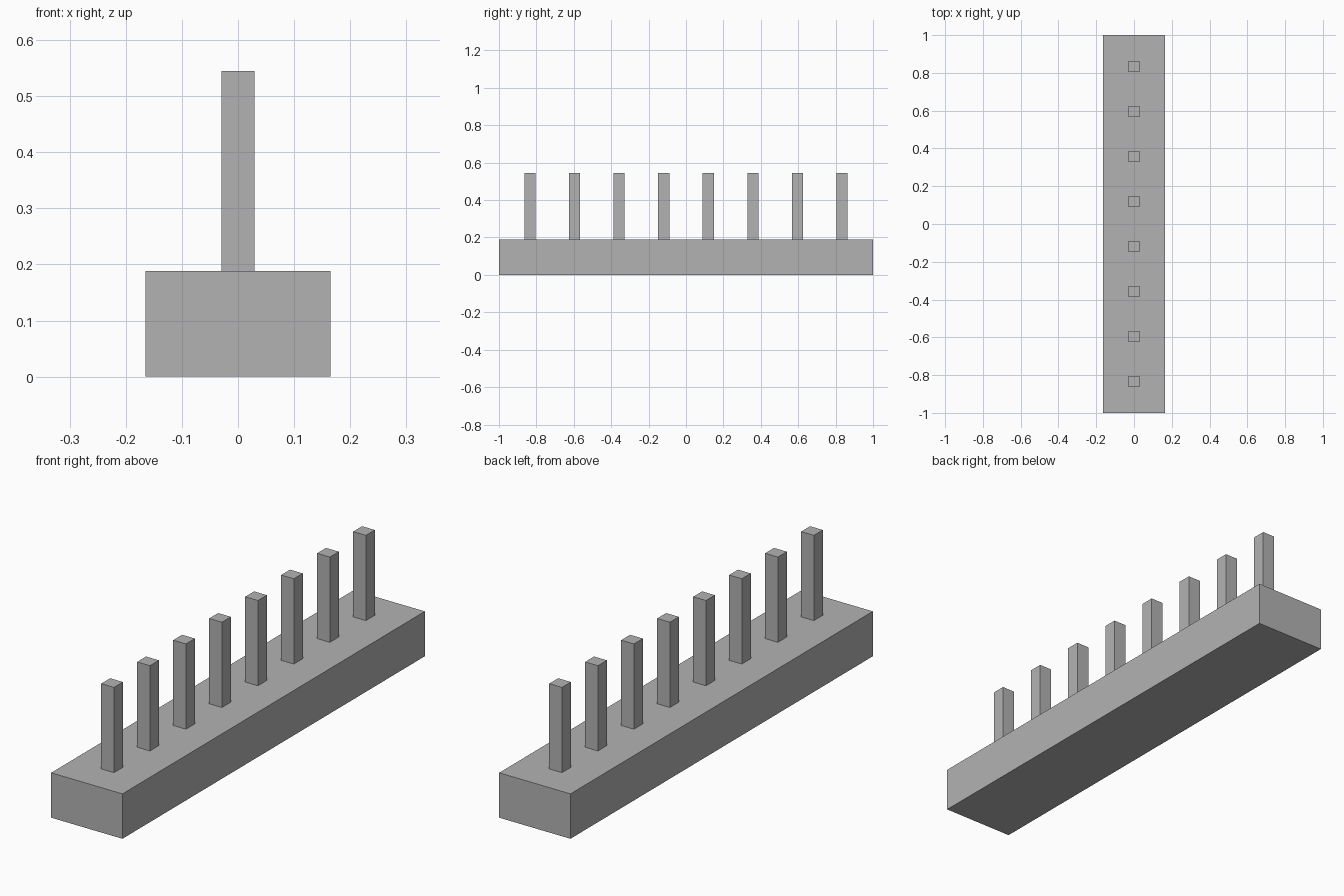
import bpy

# Remove the default cube
cube = bpy.data.objects.get("Cube")
if cube:
    bpy.data.objects.remove(cube, do_unlink=True)

# Single grey finish
GREY = (0.45, 0.45, 0.45, 1.0)
grey = bpy.data.materials.new("plain grey")
grey.use_nodes = True
grey.diffuse_color = GREY
grey.node_tree.nodes["Principled BSDF"].inputs["Base Color"].default_value = GREY


def box(name, size, y, bottom):
    """Flat-faced box centred on x = 0, resting at the given height."""
    bpy.ops.mesh.primitive_cube_add(size=1, location=(0, y, bottom + size[2] / 2))
    part = bpy.context.object
    part.name = name
    part.scale = size
    bpy.ops.object.transform_apply(location=False, rotation=False, scale=True)
    part.data.materials.append(grey)
    return part


# Long block at the bottom
BASE_HEIGHT = 0.188
box("base_block", (0.33, 2.0, BASE_HEIGHT), 0, 0)

# Row of evenly spaced upright pins
PIN_COUNT = 8
PIN_SPACING = 0.238
PIN_SIZE = (0.059, 0.059, 0.357)
for i in range(PIN_COUNT):
    y = (i - (PIN_COUNT - 1) / 2) * PIN_SPACING
    box(f"pin_{i + 1}", PIN_SIZE, y, BASE_HEIGHT)
